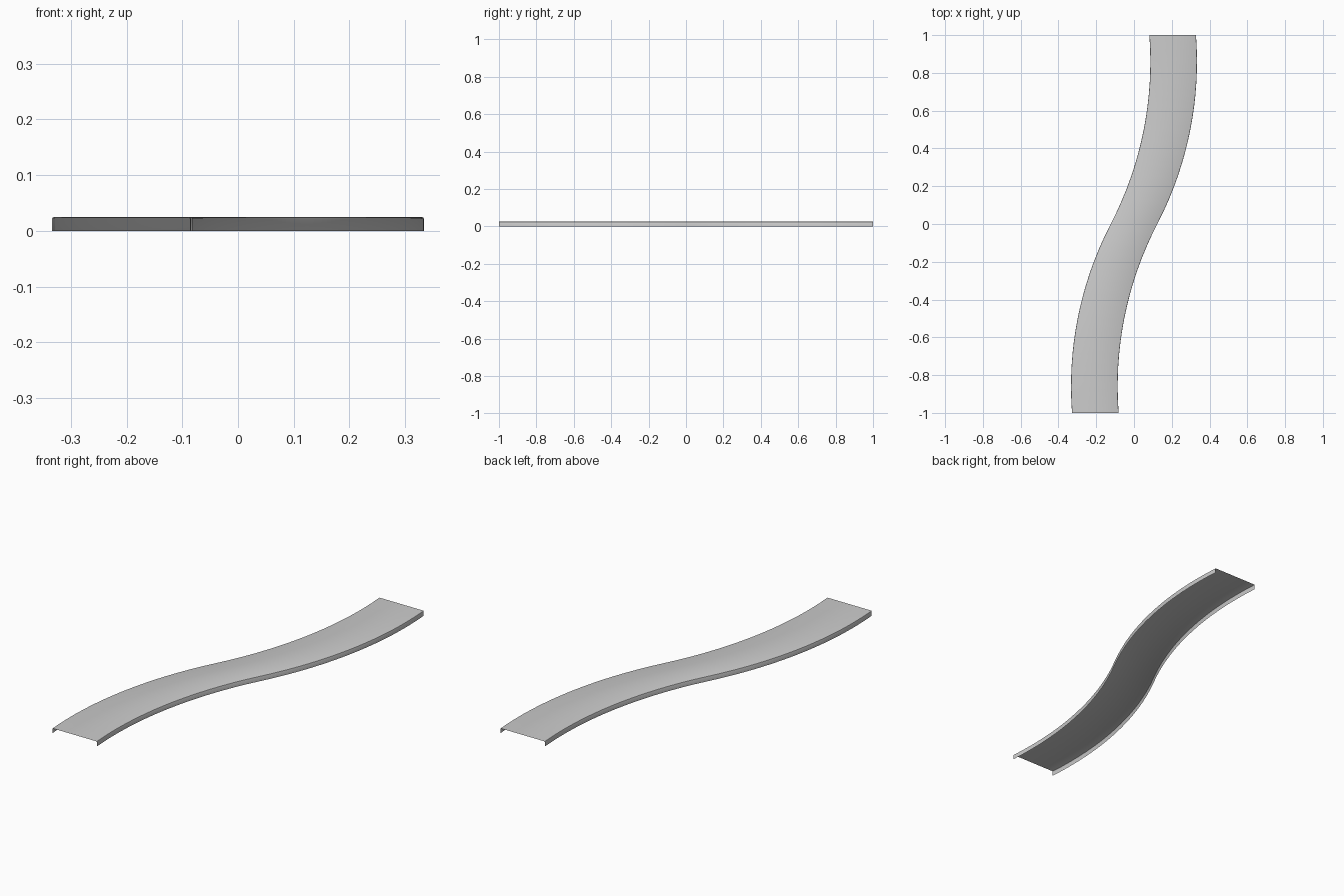
import bpy, bmesh, math

if "Cube" in bpy.data.objects:
    bpy.data.objects.remove(bpy.data.objects["Cube"])

R = 1.866        # bend radius of each half
PEAK_Y = 0.86    # where the path runs parallel to y
PEAK_X = 0.21
HALF_W = 0.1235
H = 0.025
SEGS = 32


def path_x(y):
    # two mirrored arcs joined at the middle
    x = PEAK_X - (R - math.sqrt(R * R - (abs(y) - PEAK_Y) ** 2))
    return math.copysign(x, y) if abs(y) > 1e-6 else 0.0


# Channel cross-section: down-turned flanges with slightly rounded top corners
half = [(HALF_W, 0), (HALF_W, H - 0.003), (HALF_W - 0.001, H - 0.001), (HALF_W - 0.003, H)]
profile = half + [(-x, z) for x, z in reversed(half)]

# Curved sheet swept along the path
bm = bmesh.new()
rows = []
for i in range(SEGS + 1):
    y = -1 + 2 * i / SEGS
    rows.append([bm.verts.new((path_x(y) + px, y, pz)) for px, pz in profile])
for a, b in zip(rows, rows[1:]):
    for j in range(len(profile) - 1):
        bm.faces.new((a[j], b[j], b[j + 1], a[j + 1]))

mesh = bpy.data.meshes.new("curved_channel")
bm.normal_update()
bm.to_mesh(mesh)
bm.free()
obj = bpy.data.objects.new("curved_channel", mesh)
bpy.context.collection.objects.link(obj)
bpy.context.view_layer.objects.active = obj
obj.select_set(True)
bpy.ops.object.shade_smooth_by_angle(angle=math.radians(30))
